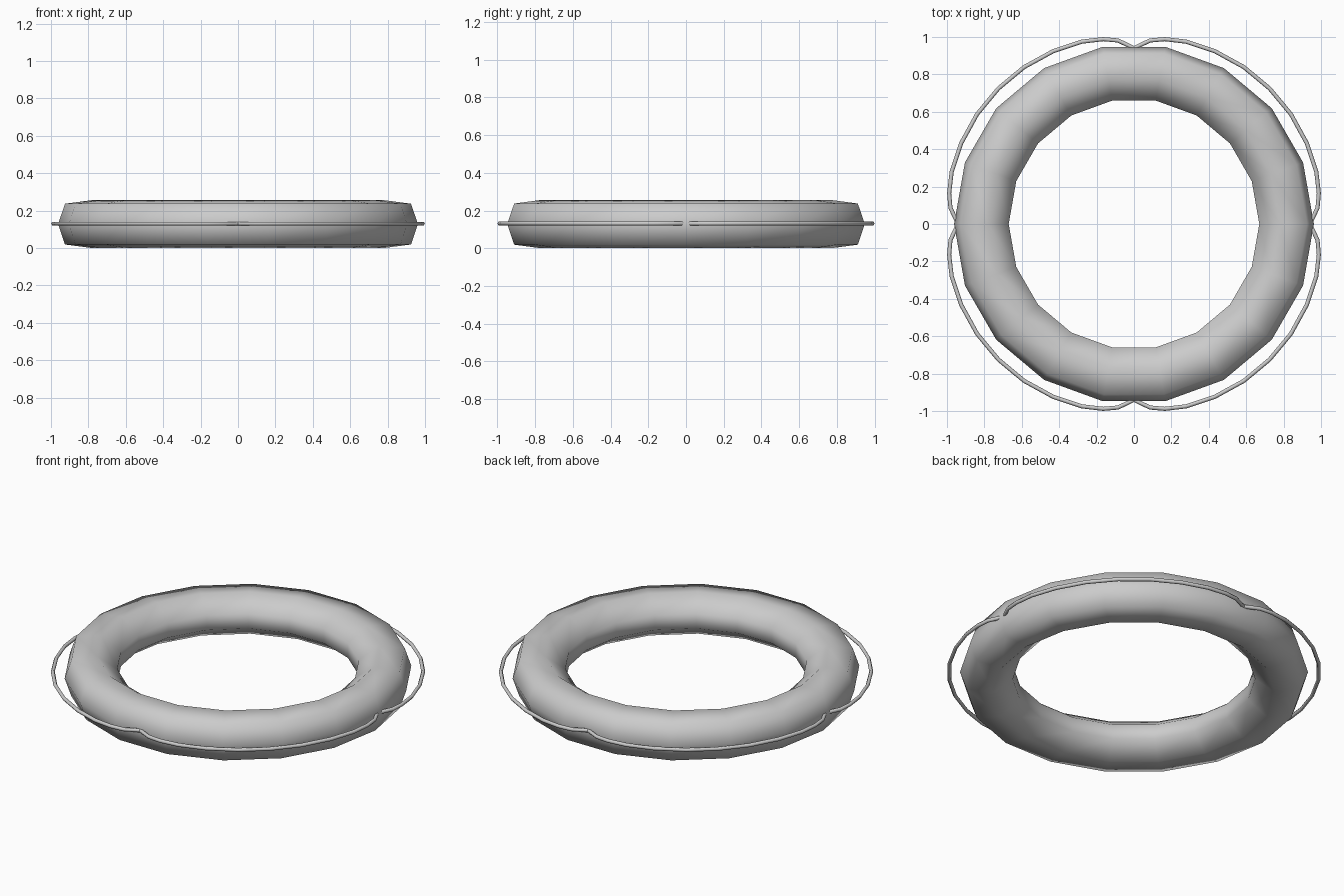
import bpy, bmesh
from math import radians, sin, cos, pi

if "Cube" in bpy.data.objects:
    bpy.data.objects.remove(bpy.data.objects["Cube"])

MID_Z = 0.128


def sweep_ring(name, profile, segments):
    """Revolve a closed (radius, height) profile around z."""
    bm = bmesh.new()
    loops = []
    for i in range(segments):
        a = 2 * pi * i / segments
        loops.append([bm.verts.new((r * cos(a), r * sin(a), MID_Z + h)) for r, h in profile])
    n = len(profile)
    for i in range(segments):
        a, b = loops[i], loops[(i + 1) % segments]
        for j in range(n):
            k = (j + 1) % n
            bm.faces.new((a[j], b[j], b[k], a[k])).smooth = True
    bmesh.ops.recalc_face_normals(bm, faces=bm.faces)
    mesh = bpy.data.meshes.new(name)
    bm.to_mesh(mesh)
    bm.free()
    obj = bpy.data.objects.new(name, mesh)
    bpy.context.collection.objects.link(obj)
    return obj


# Float ring: 18 segments, seven-sided rounded section
upper = [(0.925, 0.109), (0.78, 0.128), (0.67, 0.045)]
profile = [(0.962, 0)] + upper + [(r, -h) for r, h in reversed(upper)]
sweep_ring("float_ring", profile, 18)

# Grab rope: four slack arcs pinned to the ring at the axes
half = [(0, 0.94), (2, 0.957), (5, 0.985), (9.5, 1.002), (16, 1.014),
        (25, 1.02), (35, 1.024)]
arc = half + [(45, 1.025)] + [(90 - a, r) for a, r in reversed(half)]
curve = bpy.data.curves.new("grab_rope", "CURVE")
curve.dimensions = "3D"
curve.bevel_depth = 0.011
curve.bevel_resolution = 1
curve.use_fill_caps = True
for q in range(4):
    spline = curve.splines.new("POLY")
    spline.points.add(len(arc) - 1)
    for p, (deg, r) in zip(spline.points, arc):
        a = radians(deg + 90 * q)
        p.co = (r * cos(a), r * sin(a), MID_Z + 0.003, 1)
rope = bpy.data.objects.new("grab_rope", curve)
bpy.context.collection.objects.link(rope)
bpy.context.view_layer.objects.active = rope
rope.select_set(True)
bpy.ops.object.convert(target="MESH")
